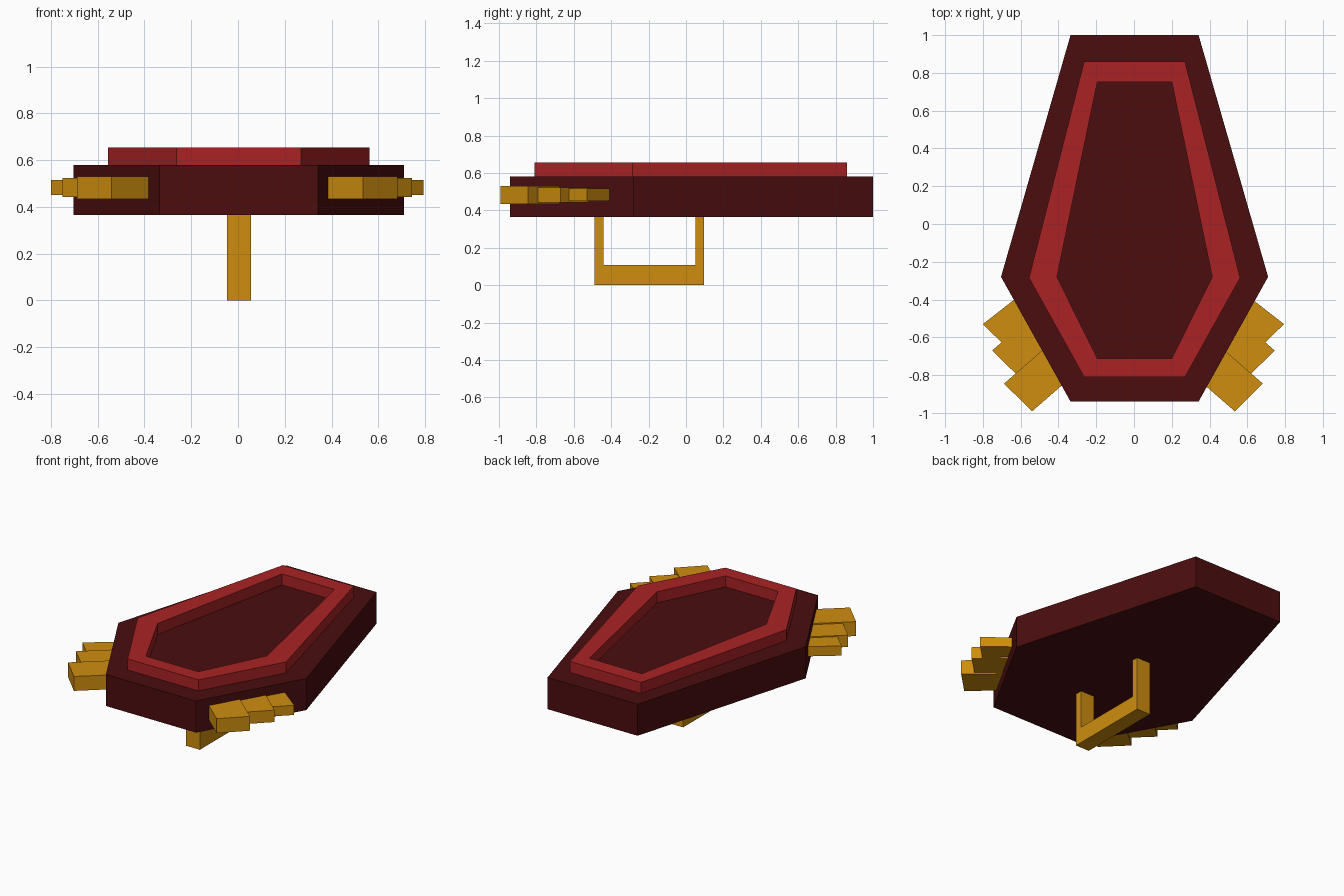
import bpy, bmesh
from mathutils import Vector

if "Cube" in bpy.data.objects:
    bpy.data.objects.remove(bpy.data.objects["Cube"])


def material(name, rgb):
    m = bpy.data.materials.new(name)
    m.diffuse_color = (*rgb, 1)
    m.use_nodes = True
    m.node_tree.nodes["Principled BSDF"].inputs["Base Color"].default_value = m.diffuse_color
    return m


DARK = material("dark maroon", (0.070, 0.0040, 0.0046))
RED = material("red", (0.40, 0.016, 0.018))
GOLD = material("gold", (0.62, 0.27, 0.0045))


def finish(bm, name, mat):
    bmesh.ops.recalc_face_normals(bm, faces=bm.faces)
    me = bpy.data.meshes.new(name)
    bm.to_mesh(me)
    bm.free()
    me.materials.append(mat)
    ob = bpy.data.objects.new(name, me)
    bpy.context.collection.objects.link(ob)
    return ob


def prism(name, points, offset, mat):
    """Extrude a closed 3D profile along an offset."""
    bm = bmesh.new()
    face = bm.faces.new([bm.verts.new(p) for p in points])
    ext = bmesh.ops.extrude_face_region(bm, geom=[face])
    verts = [v for v in ext["geom"] if isinstance(v, bmesh.types.BMVert)]
    bmesh.ops.translate(bm, verts=verts, vec=offset)
    return finish(bm, name, mat)


def coffin(end, middle, back, mid_y, front, z, cx=0.003):
    """Six-sided outline: narrow ends, widest at mid_y."""
    half = [(end, back), (middle, mid_y), (end, front)]
    return [(cx + x, y, z) for x, y in half] + \
           [(cx - x, y, z) for x, y in reversed(half)]


# Shield slab
prism("shield_body", coffin(0.339, 0.707, 1.0, -0.28, -0.94, 0.365),
      (0, 0, 0.215), DARK)

# Raised rim ring: outer wall, top, inner wall, underside
bm = bmesh.new()
outer = (0.267, 0.559, 0.86, -0.285, -0.81)
inner = (0.197, 0.411, 0.752, -0.28, -0.712)
loops = [[bm.verts.new(p) for p in coffin(*dims, z)]
         for dims, z in ((outer, 0.58), (outer, 0.655), (inner, 0.655), (inner, 0.58))]
for a, b in zip(loops, loops[1:] + loops[:1]):
    for i in range(6):
        j = (i + 1) % 6
        bm.faces.new((a[i], a[j], b[j], b[i]))
finish(bm, "raised_rim", RED)

# U-shaped grip underneath
profile = [(-0.49, 0.365), (-0.49, 0), (0.097, 0), (0.097, 0.365),
           (0.05, 0.365), (0.05, 0.108), (-0.44, 0.108), (-0.44, 0.365)]
prism("grip_handle", [(-0.047, y, z) for y, z in profile], (0.103, 0, 0), GOLD)

# Side fins: outer edge corners, inward direction, z range
fins = [((0.797, -0.53), (0.69, -0.635), (-0.22, 0.172), 0.450, 0.516),
        ((0.748, -0.67), (0.61, -0.805), (-0.23, 0.200), 0.442, 0.523),
        ((0.685, -0.845), (0.537, -0.992), (-0.23, 0.200), 0.433, 0.531)]
for side, sx in (("right", 1), ("left", -1)):
    for n, (a, b, d, z0, z1) in enumerate(fins, 1):
        a, b, d = Vector(a), Vector(b), Vector(d)
        pts = [(sx * p.x - 0.003, p.y, z0) for p in (a, b, b + d, a + d)]
        prism(f"{side}_fin_{n}", pts, (0, 0, z1 - z0), GOLD)
